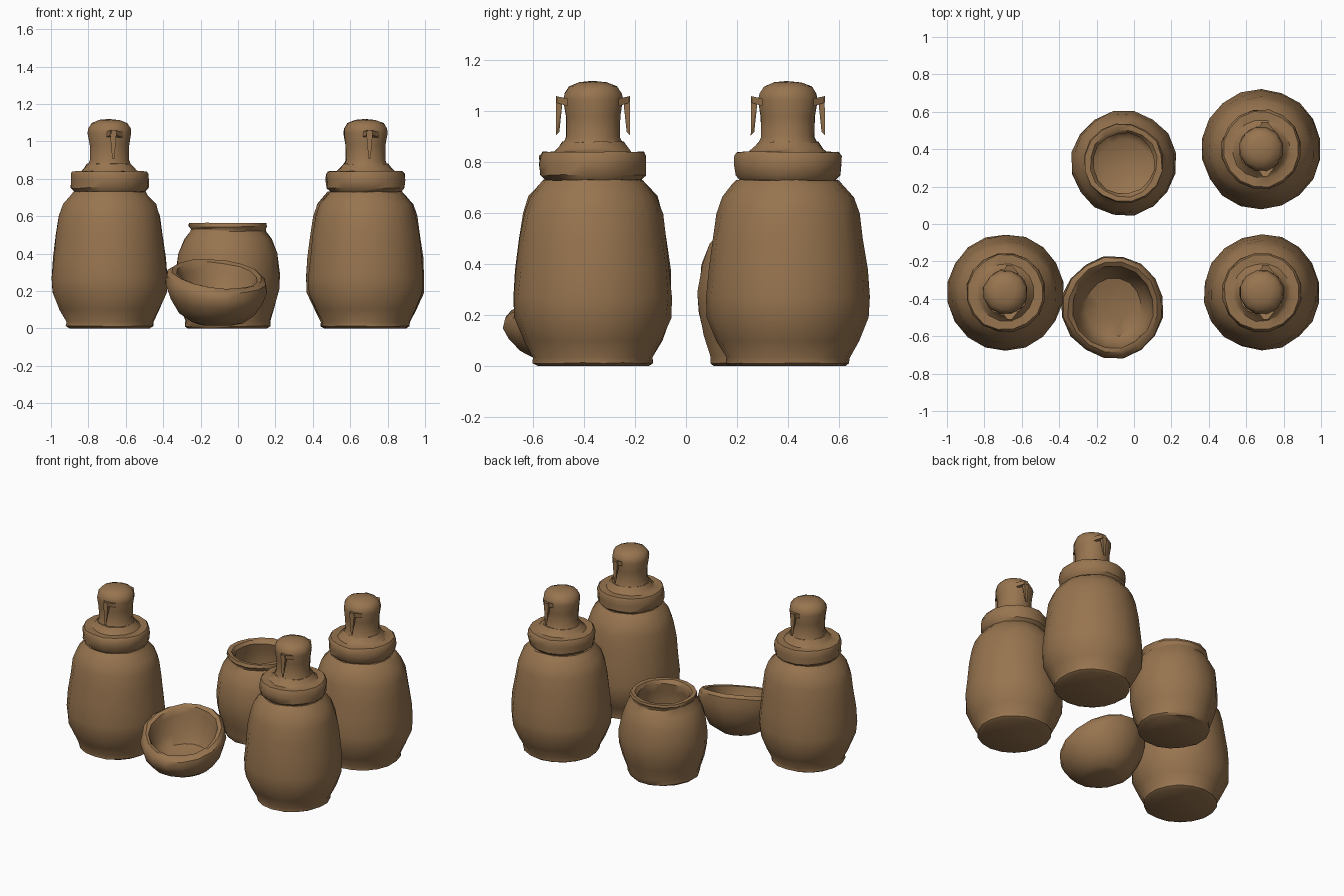
import bpy, bmesh, math, random
from mathutils import Vector

if "Cube" in bpy.data.objects:
    bpy.data.objects.remove(bpy.data.objects["Cube"])

random.seed(4)
clay = bpy.data.materials.new("brown clay")
clay.diffuse_color = (0.31, 0.175, 0.078, 1)
clay.use_nodes = True
clay.node_tree.nodes["Principled BSDF"].inputs["Base Color"].default_value = clay.diffuse_color


def finish(name, bm, loc, angle=40):
    bmesh.ops.recalc_face_normals(bm, faces=bm.faces)
    me = bpy.data.meshes.new(name)
    bm.to_mesh(me)
    bm.free()
    ob = bpy.data.objects.new(name, me)
    bpy.context.collection.objects.link(ob)
    ob.location = loc
    me.materials.append(clay)
    bpy.ops.object.select_all(action='DESELECT')
    ob.select_set(True)
    bpy.context.view_layer.objects.active = ob
    bpy.ops.object.shade_smooth_by_angle(angle=math.radians(angle))
    return ob


def turned(name, profile, loc, sides=16, jitter=0.005, sx=1.0, warp=None):
    """Hand-thrown shape: rings of (radius, height), closed at both ends."""
    bm = bmesh.new()
    rings = []
    for r, z in profile:
        ring = []
        for i in range(sides):
            a = 2 * math.pi * (i + 0.5) / sides
            rr = r + random.uniform(-jitter, jitter)
            zz = max(0, z + random.uniform(-jitter, jitter) * 0.6) if z > 0 else 0
            co = Vector((rr * sx * math.cos(a), rr * math.sin(a), zz))
            ring.append(bm.verts.new(warp(co) if warp else co))
        rings.append(ring)
    for a, b in zip(rings, rings[1:]):
        for i in range(sides):
            j = (i + 1) % sides
            bm.faces.new((a[i], a[j], b[j], b[i]))
    bm.faces.new(rings[0])
    bm.faces.new(rings[-1])
    return finish(name, bm, loc)


def hull(name, points, loc):
    bm = bmesh.new()
    for p in points:
        bm.verts.new(p)
    bmesh.ops.convex_hull(bm, input=bm.verts)
    return finish(name, bm, loc, 30)


JAR = [(0.215, 0), (0.235, 0.012), (0.235, 0.035), (0.27, 0.1), (0.307, 0.19),
       (0.311, 0.27), (0.303, 0.38), (0.288, 0.5), (0.272, 0.6), (0.25, 0.665),
       (0.212, 0.71), (0.195, 0.73)]
LID = [(0.185, 0.725), (0.21, 0.75), (0.213, 0.79), (0.212, 0.825), (0.203, 0.84),
       (0.155, 0.84), (0.138, 0.855), (0.12, 0.88)]
KNOB = [(0.122, 0.87), (0.108, 0.9), (0.11, 0.98), (0.12, 1.045), (0.116, 1.07),
        (0.098, 1.097), (0.055, 1.114), (0.012, 1.118)]


def lidded_jar(tag, x, y, s):
    # body, lid and domed knob
    for part, prof, n in (("jar_body", JAR, 18), ("jar_lid", LID, 16), ("jar_knob", KNOB, 12)):
        turned(f"{part}_{tag}", [(r * (s if part == "jar_body" else 1), z) for r, z in prof],
               (x, y, 0), n, 0.004 if part != "jar_knob" else 0.002)
    # hanging ears on the front and back of the knob
    for side, d in (("front", -1), ("back", 1)):
        hull(f"ear_drop_{side}_{tag}",
             [(0.02 + u, d * v, 1.052) for u in (-0.018, 0.018) for v in (0.118, 0.144)]
             + [(0.02 + u, d * 0.146, 0.905) for u in (-0.005, 0.006)]
             + [(0.02, d * 0.132, 0.92)], (x, y, 0))
        hull(f"ear_arm_{side}_{tag}",
             [(0.02 + u, d * 0.1, z) for u in (-0.045, 0.05) for z in (1.02, 1.05)]
             + [(0.02 + u, d * 0.145, z) for u in (-0.01, 0.014) for z in (1.035, 1.06)],
             (x, y, 0))


lidded_jar("left", -0.687, -0.365, 1.0)
lidded_jar("right", 0.683, -0.365, 1.0)
lidded_jar("rear", 0.68, 0.4, 1.03)

# open round pot with a rolled rim
POT = [(0.215, 0), (0.23, 0.012), (0.23, 0.04), (0.26, 0.12), (0.28, 0.21), (0.282, 0.29),
       (0.268, 0.4), (0.237, 0.48), (0.206, 0.518), (0.205, 0.53), (0.215, 0.545),
       (0.208, 0.562), (0.18, 0.562), (0.165, 0.54), (0.175, 0.48), (0.19, 0.38),
       (0.175, 0.3), (0.13, 0.27)]
turned("open_pot", POT, (-0.055, 0.325, 0), 16)


# bowl whose rim slopes down towards the front, with a lip on the left
def slope(co):
    z = max(0.012, co.z * (1 + 1.1 * co.y - 0.35 * co.x))
    lip = max(0, -co.x / 0.28) ** 6 * 0.022
    return Vector((co.x - lip, co.y, z))


BOWL = [(0.09, 0.018), (0.14, 0.03), (0.21, 0.08), (0.255, 0.15), (0.276, 0.22),
        (0.268, 0.272), (0.245, 0.29), (0.222, 0.283), (0.213, 0.25), (0.195, 0.16),
        (0.155, 0.11), (0.08, 0.095)]
turned("tilted_bowl", BOWL, (-0.11, -0.445, 0), 16, 0.004, 0.97, slope)
